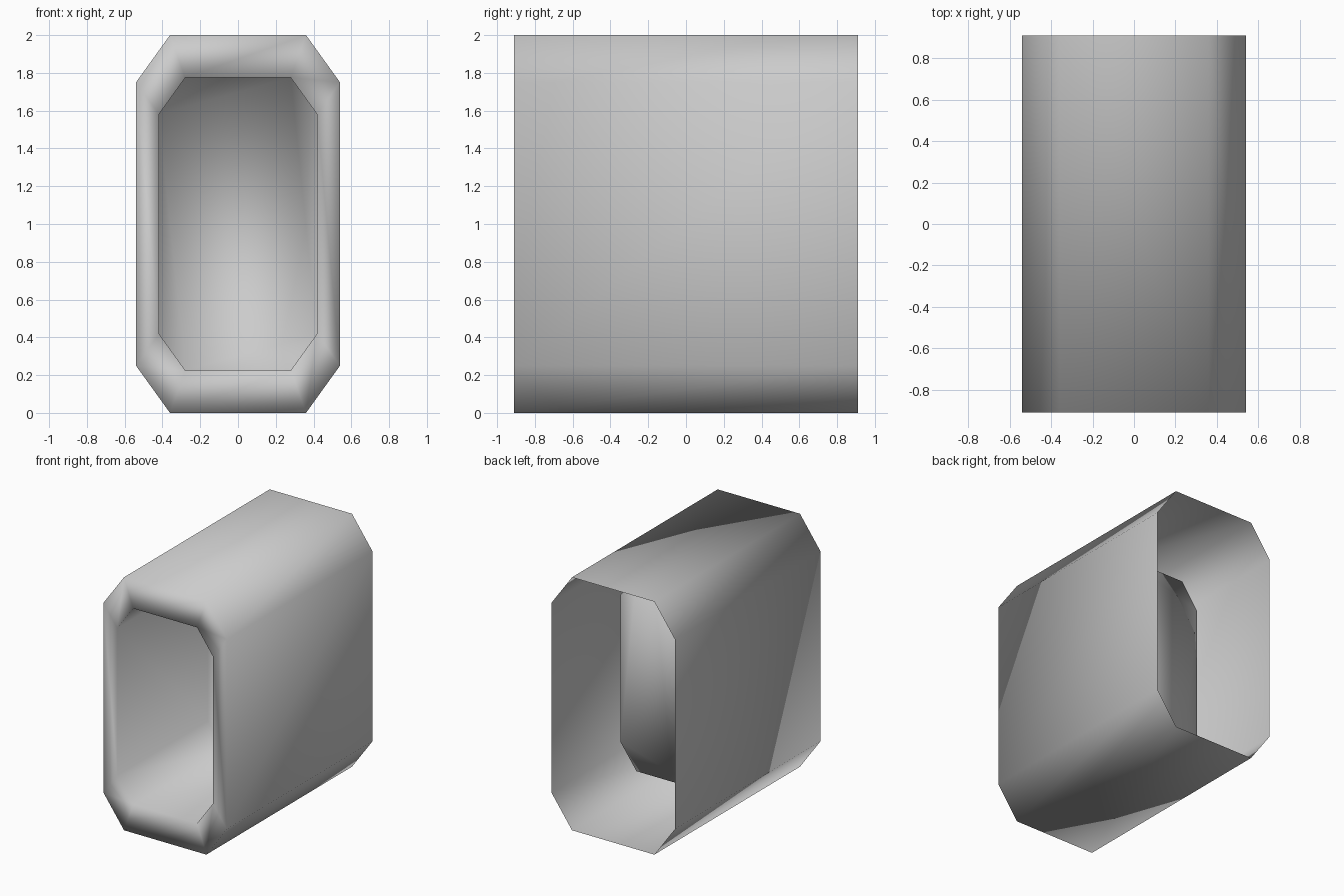
import bpy
import bmesh

# Remove the default cube
cube = bpy.data.objects.get("Cube")
if cube:
    bpy.data.objects.remove(cube, do_unlink=True)

# Single grey material
GREY = (0.6, 0.6, 0.6, 1.0)
mat = bpy.data.materials.new("plain_grey")
mat.use_nodes = True
mat.diffuse_color = GREY
mat.node_tree.nodes["Principled BSDF"].inputs["Base Color"].default_value = GREY

HALF_DEPTH = 0.91
CAP_Y = 0.22
INNER_SCALE = 0.775

bm = bmesh.new()


def ring(y, scale=1.0):
    """Chamfered rectangle, counter-clockwise seen from the front."""
    top_right = [(0.54, 0.75), (0.36, 1.0)]
    top = top_right + [(-x, z) for x, z in reversed(top_right)]
    outline = top + [(-x, -z) for x, z in top]
    return [bm.verts.new((x * scale, y, 1 + z * scale)) for x, z in outline]


def bridge(p, q, flip=False):
    """Join two rings with a band of quads."""
    for i in range(len(p)):
        j = (i + 1) % len(p)
        if flip:
            bm.faces.new((p[i], p[j], q[j], q[i]))
        else:
            bm.faces.new((p[i], q[i], q[j], p[j]))


front_outer = ring(-HALF_DEPTH)
back_outer = ring(HALF_DEPTH)
front_inner = ring(-HALF_DEPTH, INNER_SCALE)
cap = ring(CAP_Y, INNER_SCALE)

# Outer wall (open at the back), front rim, recess wall and recess end
bridge(front_outer, back_outer)
bridge(front_outer, front_inner, flip=True)
bridge(front_inner, cap, flip=True)
bm.faces.new(cap)

for face in bm.faces:
    face.smooth = True

mesh = bpy.data.meshes.new("recessed_housing")
bm.to_mesh(mesh)
bm.free()
mesh.materials.append(mat)
housing = bpy.data.objects.new("recessed_housing", mesh)
bpy.context.collection.objects.link(housing)
